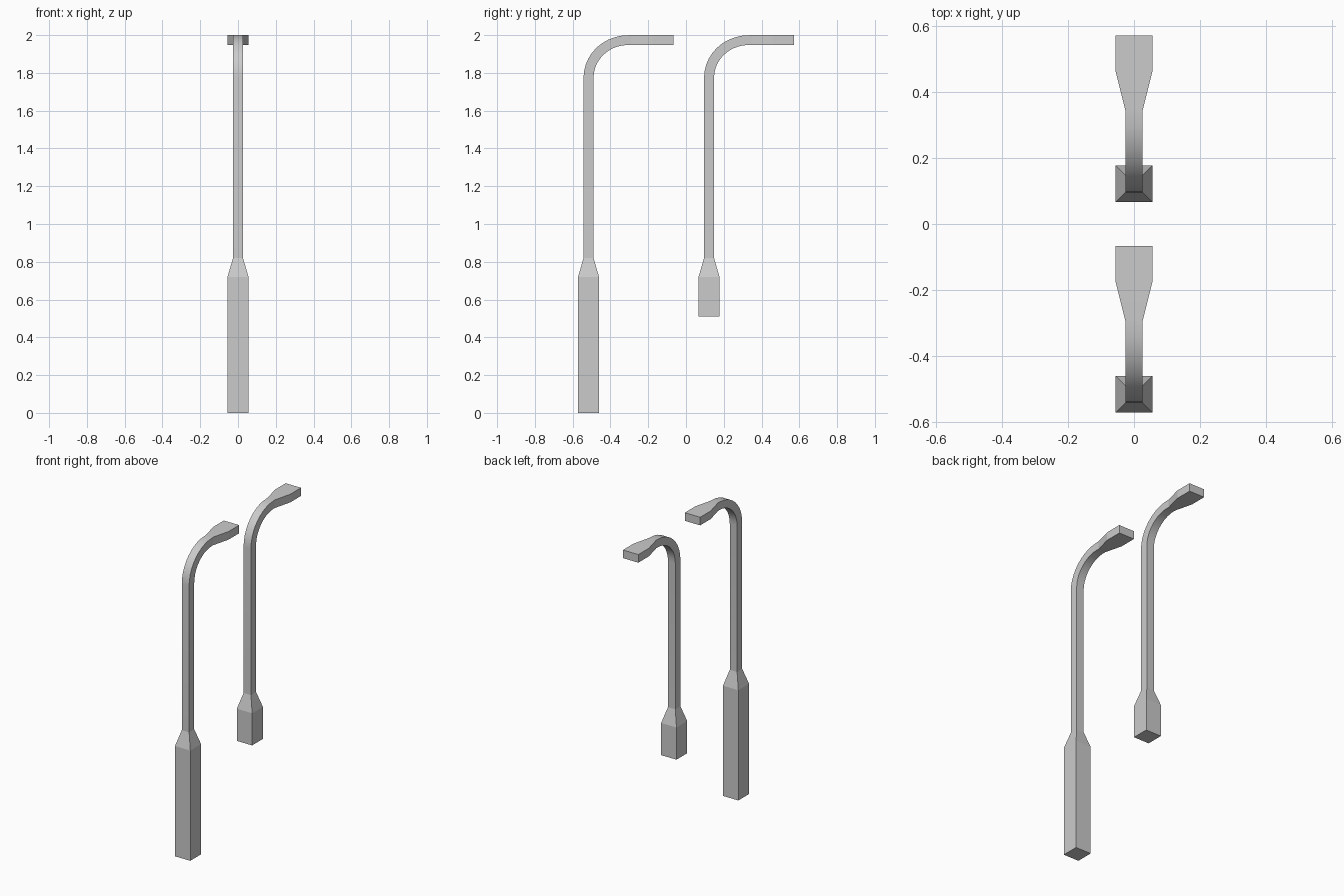
import bpy, bmesh
from math import pi, sin, cos, radians

if "Cube" in bpy.data.objects:
    bpy.data.objects.remove(bpy.data.objects["Cube"])

POLE = 0.0265   # half thickness of pole and arm
WIDE = 0.0555   # half width of base and lamp head
TOP = 2.0
ARC_Z = 1.775   # height where the bend starts
SEGS = 10


def street_lamp(name, y0, bottom):
    # Sections: outer point (y, z), inner point (y, z), half width in x
    def level(z, h):
        return ((y0 - h, z), (y0 + h, z), h)

    sections = [level(bottom, WIDE), level(0.72, WIDE),
                level(0.82, POLE)]

    # Bend from vertical pole to horizontal arm
    cy = y0 + 0.21
    for i in range(SEGS + 1):
        a = pi / 2 * i / SEGS
        ring = [(cy - (0.21 + d) * cos(a), ARC_Z + (TOP - ARC_Z - POLE + d * 0.97) * sin(a))
                for d in (POLE, -POLE)]
        ring[0] = (ring[0][0], min(ring[0][1], TOP))
        sections.append((ring[0], ring[1], POLE))

    # Flared flat lamp head
    for dy, h in ((0.224, POLE), (0.339, WIDE), (0.449, WIDE)):
        sections.append(((y0 + dy, TOP), (y0 + dy, TOP - 2 * POLE), h))

    # Loft the sections into one closed skin
    bm = bmesh.new()
    rings = []
    for (oy, oz), (iy, iz), h in sections:
        rings.append([bm.verts.new(p) for p in
                      ((-h, oy, oz), (h, oy, oz), (h, iy, iz), (-h, iy, iz))])
    for r, s in zip(rings, rings[1:]):
        for k in range(4):
            n = (k + 1) % 4
            bm.faces.new((r[k], r[n], s[n], s[k]))
    bm.faces.new(rings[0][::-1])
    bm.faces.new(rings[-1])
    bmesh.ops.recalc_face_normals(bm, faces=bm.faces[:])
    mesh = bpy.data.meshes.new(name)
    bm.to_mesh(mesh)
    bm.free()
    obj = bpy.data.objects.new(name, mesh)
    bpy.context.collection.objects.link(obj)

    # Smooth bend, crisp corners
    bpy.ops.object.select_all(action='DESELECT')
    obj.select_set(True)
    bpy.context.view_layer.objects.active = obj
    bpy.ops.object.shade_smooth_by_angle(angle=radians(12))
    return obj


# Tall lamp in front, shorter-based lamp behind
street_lamp("street_lamp_tall", -0.516, 0.0)
street_lamp("street_lamp_short", 0.122, 0.51)
